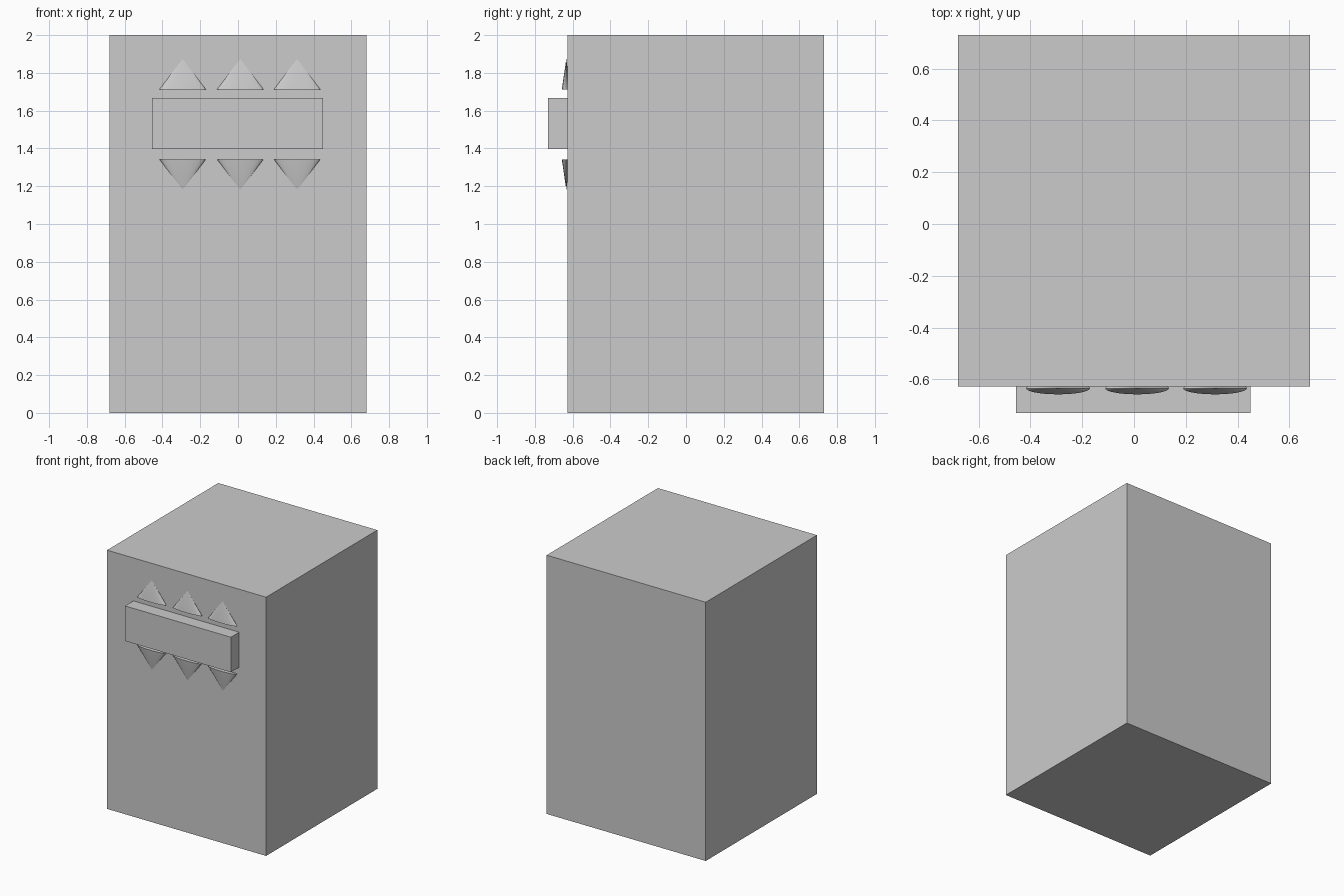
import bpy, math

if "Cube" in bpy.data.objects:
    bpy.data.objects.remove(bpy.data.objects["Cube"])

def box(name, x0, x1, y0, y1, z0, z1):
    bpy.ops.mesh.primitive_cube_add(size=1, location=((x0+x1)/2, (y0+y1)/2, (z0+z1)/2))
    o = bpy.context.object
    o.name = name
    o.scale = (x1-x0, y1-y0, z1-z0)
    bpy.ops.object.transform_apply(location=False, rotation=False, scale=True)

def spike(name, x, z_base, z_tip):
    # flattened cone pointing up or down
    h = z_tip - z_base
    bpy.ops.mesh.primitive_cone_add(vertices=32, radius1=0.123, radius2=0, depth=abs(h),
                                    location=(x, -0.634, (z_base+z_tip)/2),
                                    rotation=(0 if h > 0 else math.pi, 0, 0))
    o = bpy.context.object
    o.name = name
    o.scale = (1, 0.19, 1)
    bpy.ops.object.transform_apply(location=False, rotation=True, scale=True)
    bpy.ops.object.shade_smooth_by_angle(angle=math.radians(40))

# main block and front bar
box("body", -0.68, 0.68, -0.628, 0.73, 0, 2)
box("front_bar", -0.455, 0.45, -0.73, -0.62, 1.397, 1.668)

# rows of spikes above and below the bar
for i, x in enumerate((-0.293, 0.012, 0.313)):
    spike(f"upper_spike_{i+1}", x, 1.713, 1.873)
    spike(f"lower_spike_{i+1}", x, 1.342, 1.182)
